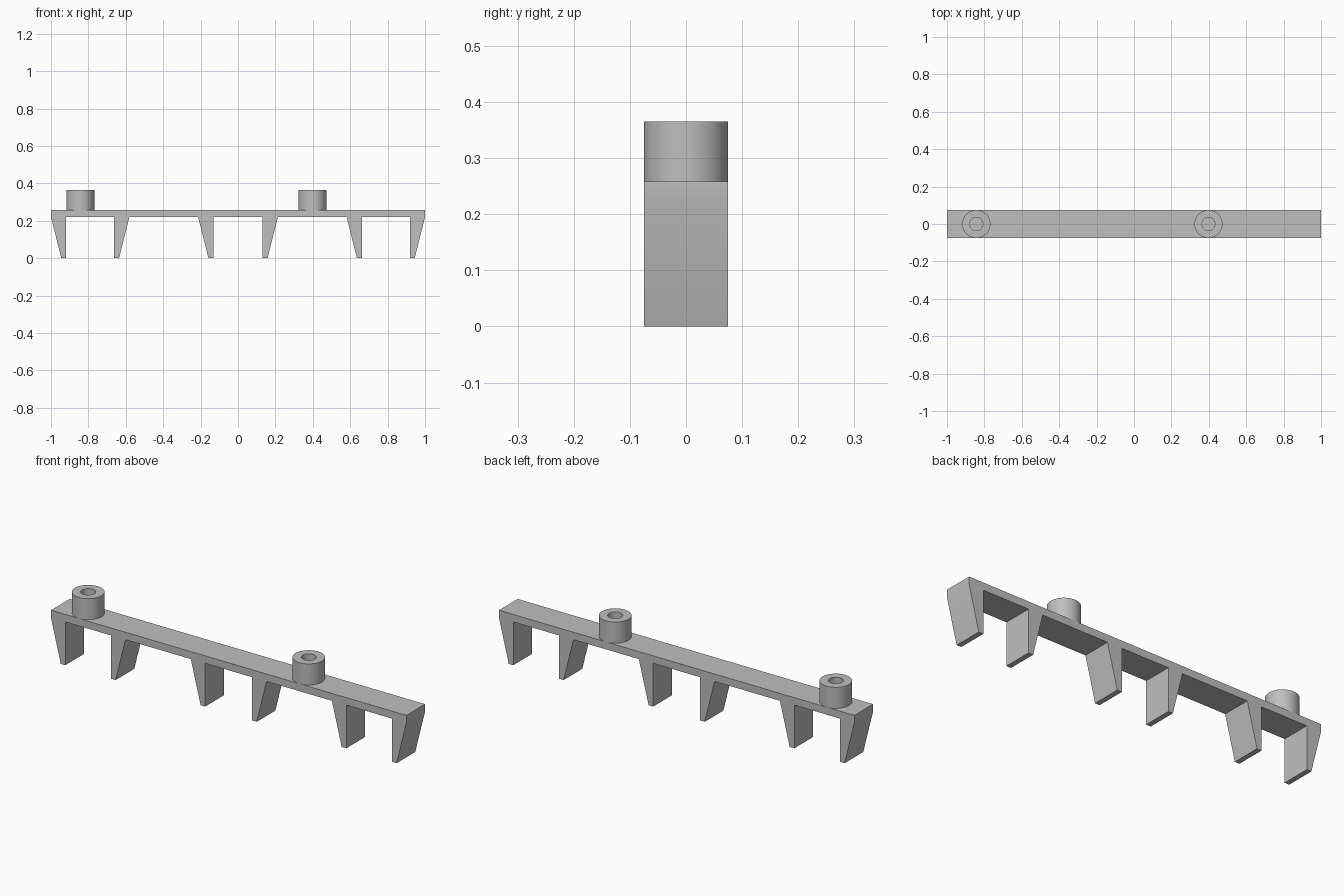
import bpy, bmesh, math

cube = bpy.data.objects.get("Cube")
if cube:
    bpy.data.objects.remove(cube, do_unlink=True)

HALF_DEPTH = 0.075
BAR_BOTTOM, BAR_TOP, BOSS_TOP = 0.22, 0.258, 0.365

grey = bpy.data.materials.new("plain grey")
grey.use_nodes = True
colour = (0.52, 0.52, 0.52, 1)
grey.diffuse_color = colour
grey.node_tree.nodes["Principled BSDF"].inputs["Base Color"].default_value = colour


def finish(name, bm):
    bmesh.ops.recalc_face_normals(bm, faces=bm.faces)
    mesh = bpy.data.meshes.new(name)
    bm.to_mesh(mesh)
    bm.free()
    mesh.materials.append(grey)
    obj = bpy.data.objects.new(name, mesh)
    bpy.context.collection.objects.link(obj)
    bpy.ops.object.select_all(action='DESELECT')
    obj.select_set(True)
    bpy.context.view_layer.objects.active = obj
    bpy.ops.object.shade_smooth_by_angle(angle=math.radians(30))
    return obj


def leg(straight_x, side):
    """Leg outline, left to right: straight wall, foot, tapered wall."""
    pts = [(straight_x, BAR_BOTTOM), (straight_x, 0),
           (straight_x + side * 0.026, 0), (straight_x + side * 0.081, BAR_BOTTOM)]
    return pts if side > 0 else pts[::-1]


# Bar with six tapered legs: one outline pushed through the depth
outline = [(-1, BAR_TOP)]
for x, side in ((-0.919, -1), (-0.662, 1), (-0.132, -1),
                (0.132, 1), (0.662, -1), (0.919, 1)):
    outline += leg(x, side)
outline.append((1, BAR_TOP))

bm = bmesh.new()
face = bm.faces.new([bm.verts.new((x, -HALF_DEPTH, z)) for x, z in outline])
pushed = bmesh.ops.extrude_face_region(bm, geom=[face])
moved = [v for v in pushed["geom"] if isinstance(v, bmesh.types.BMVert)]
bmesh.ops.translate(bm, verts=moved, vec=(0, 2 * HALF_DEPTH, 0))
finish("legged_bar", bm)


# Round bosses with a blind hole, turned from a profile
def boss(name, x):
    bm = bmesh.new()
    profile = [(HALF_DEPTH, BAR_TOP), (HALF_DEPTH, BOSS_TOP),
               (0.035, BOSS_TOP), (0.035, BAR_TOP)]
    verts = [bm.verts.new((r, 0, z)) for r, z in profile]
    edges = [bm.edges.new(pair) for pair in zip(verts, verts[1:] + verts[:1])]
    bmesh.ops.spin(bm, geom=verts + edges, cent=(0, 0, 0), axis=(0, 0, 1),
                   angle=math.tau, steps=48, use_merge=True)
    bmesh.ops.remove_doubles(bm, verts=bm.verts, dist=0.0001)
    finish(name, bm).location.x = x


boss("right_boss", -0.843)
boss("left_boss", 0.398)
